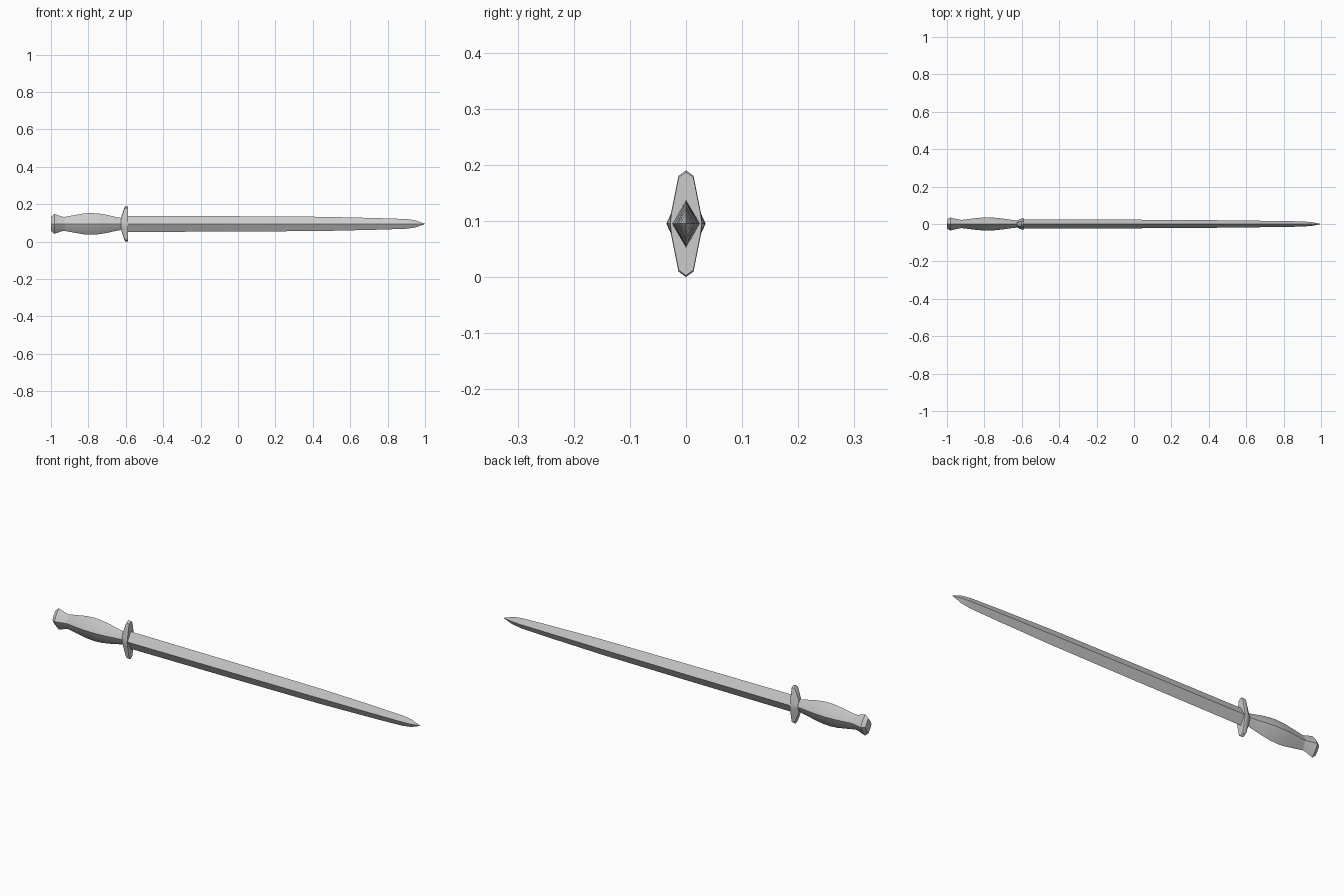
import bpy, bmesh, math

if "Cube" in bpy.data.objects:
    bpy.data.objects.remove(bpy.data.objects["Cube"])

CZ = 0.095  # height of the long axis


def loft(name, outline, rings):
    """Skin rings (x, half width y, half height z) of a unit outline along x."""
    bm = bmesh.new()
    n = len(outline)
    loops = [[bm.verts.new((x, u * hy, CZ + v * hz)) for u, v in outline]
             for x, hy, hz in rings]
    for a, b in zip(loops, loops[1:]):
        for i in range(n):
            j = (i + 1) % n
            bm.faces.new((a[i], a[j], b[j], b[i]))
    bm.faces.new(loops[0])
    bm.faces.new(loops[-1])
    bmesh.ops.remove_doubles(bm, verts=bm.verts, dist=1e-5)
    bmesh.ops.recalc_face_normals(bm, faces=bm.faces)
    mesh = bpy.data.meshes.new(name)
    bm.to_mesh(mesh)
    bm.free()
    ob = bpy.data.objects.new(name, mesh)
    bpy.context.collection.objects.link(ob)
    mesh.shade_smooth()
    mesh.set_sharp_from_angle(angle=math.radians(30))
    return ob


def four_way(quarter):
    """Mirror a quarter outline running from the +y axis to the +z axis."""
    half = quarter + [(-u, v) for u, v in reversed(quarter) if u > 0]
    return half + [(u, -v) for u, v in reversed(half) if v > 0]


diamond = four_way([(1, 0), (0, 1)])
rounded = four_way([(1, 0), (0.62, 0.5), (0, 1)])
guard_outline = four_way([(1, 0), (0.92, 0.2), (0.46, 0.9), (0, 1)])

# blade with a central ridge, narrowing to the tip
loft("blade", diamond, [
    (-0.60, 0.025, 0.043), (0.0, 0.023, 0.041), (0.45, 0.020, 0.038),
    (0.75, 0.0165, 0.031), (0.90, 0.014, 0.026), (0.95, 0.010, 0.019),
    (0.995, 0.001, 0.002), (1.0, 0.0003, 0.0006)])

# cross guard, flat towards the blade and raised towards the grip
loft("guard", guard_outline, [
    (-0.588, 0.028, 0.092), (-0.592, 0.029, 0.095), (-0.602, 0.029, 0.095),
    (-0.608, 0.027, 0.085), (-0.625, 0.018, 0.034)])

# swelling grip
loft("grip", rounded, [
    (-0.615, 0.018, 0.030), (-0.66, 0.023, 0.039), (-0.71, 0.030, 0.050),
    (-0.75, 0.034, 0.056), (-0.79, 0.035, 0.058), (-0.83, 0.033, 0.055),
    (-0.88, 0.027, 0.046), (-0.935, 0.020, 0.036)])

# flared pommel
loft("pommel", rounded, [
    (-0.925, 0.022, 0.036), (-0.945, 0.026, 0.040), (-0.965, 0.031, 0.047),
    (-0.982, 0.035, 0.053), (-1.0, 0.024, 0.037)])
